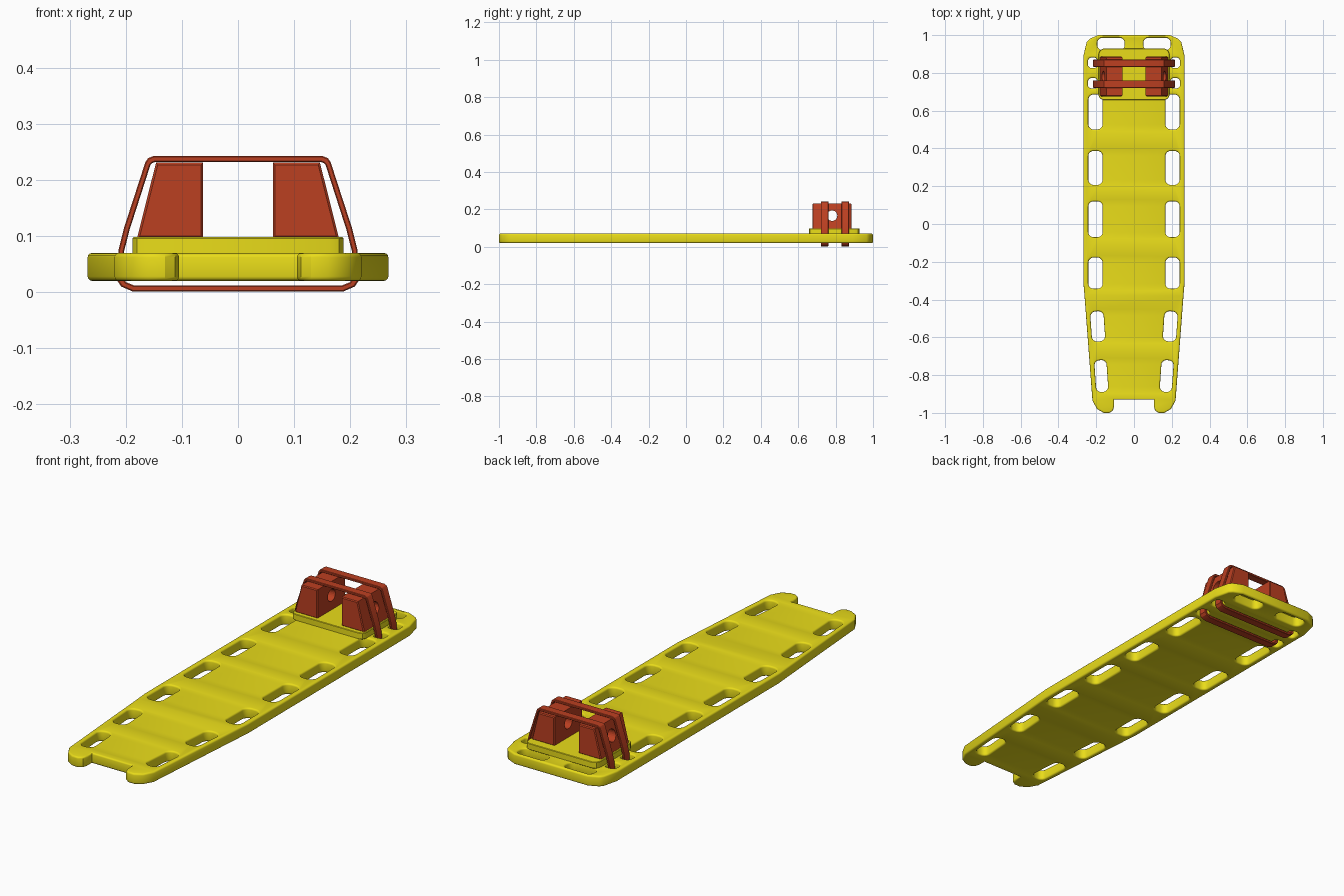
import bpy, bmesh
from math import cos, sin, pi, radians
from mathutils import Vector, Matrix

if "Cube" in bpy.data.objects:
    bpy.data.objects.remove(bpy.data.objects["Cube"])


def material(name, color):
    m = bpy.data.materials.new(name)
    m.diffuse_color = (*color, 1)
    m.use_nodes = True
    m.node_tree.nodes["Principled BSDF"].inputs["Base Color"].default_value = m.diffuse_color
    return m


YELLOW = material("yellow_plastic", (0.82, 0.72, 0.01))
RED = material("red_foam", (0.5, 0.05, 0.015))


def mirror(half):
    """Close a half outline (x > 0) with its mirror image."""
    return half + [(-x, y) for x, y in reversed(half)]


def slot(cx, cy, w, h, r, tilt=0, n=5):
    """Rounded rectangle outline."""
    pts = []
    for k, (sx, sy) in enumerate([(1, 1), (-1, 1), (-1, -1), (1, -1)]):
        for i in range(n + 1):
            a = pi / 2 * (k + i / n)
            p = Vector((sx * (w / 2 - r) + r * cos(a), sy * (h / 2 - r) + r * sin(a)))
            p.rotate(Matrix.Rotation(radians(tilt), 2))
            pts.append((cx + p.x, cy + p.y))
    return pts


def plate(name, loops, depth, bevel, loc, mat, upright=False, res=2):
    """Extrude an outline with holes and a rounded rim; upright puts the outline in xz."""
    cu = bpy.data.curves.new(name, 'CURVE')
    cu.dimensions = '2D'
    cu.fill_mode = 'BOTH'
    for pts in loops:
        s = cu.splines.new('POLY')
        s.points.add(len(pts) - 1)
        for p, (x, y) in zip(s.points, pts):
            p.co = (x, y, 0, 1)
        s.use_cyclic_u = True
    cu.extrude = depth / 2 - bevel
    cu.bevel_depth = bevel
    cu.bevel_resolution = res
    cu.offset = -bevel
    ob = bpy.data.objects.new(name, cu)
    bpy.context.collection.objects.link(ob)
    bpy.ops.object.select_all(action='DESELECT')
    ob.select_set(True)
    bpy.context.view_layer.objects.active = ob
    bpy.ops.object.convert(target='MESH')
    ob = bpy.context.object
    ob.name = name
    bm = bmesh.new()
    bm.from_mesh(ob.data)
    bmesh.ops.remove_doubles(bm, verts=bm.verts, dist=0.0002)
    if upright:
        bm.transform(Matrix.Rotation(pi / 2, 4, 'X'))
    bm.transform(Matrix.Translation(loc))
    bmesh.ops.recalc_face_normals(bm, faces=bm.faces)
    bm.to_mesh(ob.data)
    bm.free()
    ob.data.materials.clear()
    ob.data.materials.append(mat)
    bpy.ops.object.shade_smooth_by_angle(angle=radians(32))
    return ob


# Board with hand slots, strap holes and foot notch
outline = mirror([(0.105, -0.93), (0.105, -0.965), (0.112, -0.988), (0.13, -1.0), (0.16, -1.0),
                  (0.195, -0.98), (0.22, -0.935), (0.262, -0.38), (0.268, -0.31), (0.268, 0.89),
                  (0.25, 0.965), (0.235, 0.98), (0.19, 1.0)])
holes = []
for s in (1, -1):
    for y, h in [(0.593, 0.185), (0.297, 0.18), (0.025, 0.19), (-0.26, 0.165)]:
        holes.append(slot(s * 0.204, y, 0.076, h, 0.028))
    holes.append(slot(s * 0.192, -0.542, 0.07, 0.16, 0.028, -4 * s))
    holes.append(slot(s * 0.173, -0.805, 0.064, 0.168, 0.026, -4 * s))
    holes.append(slot(s * 0.122, 0.953, 0.145, 0.066, 0.028))
    for y in (0.745, 0.853):
        holes.append(slot(s * 0.218, y, 0.052, 0.056, 0.02))
plate("board", [outline] + holes, 0.05, 0.008, (0, 0, 0.045), YELLOW)

# Head pad
pad = mirror([(0.163, 0.657), (0.18, 0.664), (0.188, 0.68), (0.188, 0.9), (0.18, 0.92), (0.163, 0.928)])
plate("head_pad", [pad], 0.03, 0.002, (0, 0, 0.083), YELLOW, res=0)

# Head blocks with ear holes
for s, side in ((1, "right"), (-1, "left")):
    prof = [(s * x, z) for x, z in [(0.062, 0.096), (0.18, 0.096), (0.146, 0.231), (0.062, 0.231)]]
    block = plate("head_block_" + side, [prof], 0.21, 0.004, (0, 0.781, 0), RED, True, 0)
    bpy.ops.mesh.primitive_cylinder_add(vertices=24, radius=0.028, depth=0.3,
                                        location=(s * 0.12, 0.781, 0.166), rotation=(0, pi / 2, 0))
    cutter = bpy.context.object
    cutter.hide_render = True
    mod = block.modifiers.new("ear_hole", 'BOOLEAN')
    mod.operation = 'DIFFERENCE'
    mod.solver = 'EXACT'
    mod.object = cutter
    bpy.context.view_layer.objects.active = block
    bpy.ops.object.modifier_apply(modifier=mod.name)
    bpy.data.objects.remove(cutter)

# Straps looping over the blocks and under the board
outer = mirror([(0.187, 0.001), (0.208, 0.010), (0.216, 0.022), (0.213, 0.075), (0.203, 0.115),
                (0.165, 0.232), (0.160, 0.239), (0.150, 0.243)])
inner = mirror([(0.185, 0.012), (0.200, 0.018), (0.205, 0.026), (0.203, 0.073), (0.193, 0.112),
                (0.156, 0.227), (0.153, 0.230), (0.148, 0.232)])
for y, end in ((0.741, "lower"), (0.851, "upper")):
    plate("strap_" + end, [outer, inner], 0.04, 0.002, (0, y, 0), RED, True, 0)
